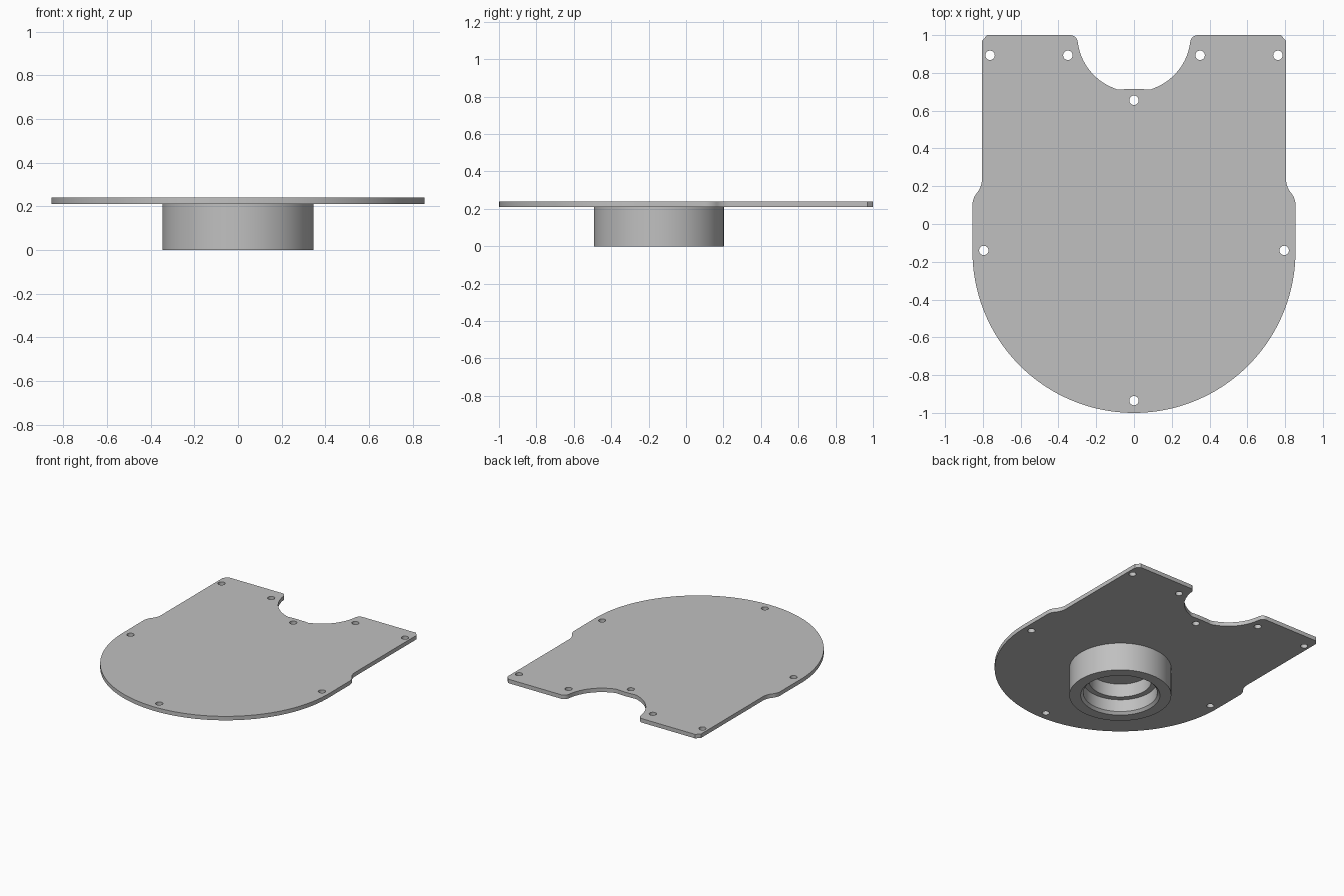
import bpy, bmesh
from math import sin, cos, radians, pi, tau

cube = bpy.data.objects.get("Cube")
if cube:
    bpy.data.objects.remove(cube, do_unlink=True)

AXIS_Y = -0.145          # centre of the round end and of the housing
BOTTOM, TOP = 0.21, 0.24  # plate heights

grey = bpy.data.materials.new("plain grey")
grey.use_nodes = True
colour = (0.53, 0.53, 0.53, 1)
grey.diffuse_color = colour
grey.node_tree.nodes["Principled BSDF"].inputs["Base Color"].default_value = colour


def arc(cx, cy, r, start, end, steps):
    """Points along a circular arc, angles in degrees."""
    angles = [radians(start + (end - start) * i / steps) for i in range(steps + 1)]
    return [(cx + r * cos(a), cy + r * sin(a)) for a in angles]


def finish(obj):
    """Weld, fix normals, colour and shade one mesh object."""
    bm = bmesh.new()
    bm.from_mesh(obj.data)
    bmesh.ops.remove_doubles(bm, verts=bm.verts, dist=1e-5)
    bmesh.ops.recalc_face_normals(bm, faces=bm.faces)
    bm.to_mesh(obj.data)
    bm.free()
    obj.data.materials.clear()
    obj.data.materials.append(grey)
    bpy.ops.object.select_all(action="DESELECT")
    obj.select_set(True)
    bpy.context.view_layer.objects.active = obj
    bpy.ops.object.shade_smooth_by_angle(angle=radians(30))


# Right-hand half of the plate outline, from the round end to the notch
half = arc(0, AXIS_Y, 0.855, -90, 0, 48)
half += arc(0.755, 0.10, 0.10, 0, 40, 8)          # shoulder, convex
half += arc(0.919, 0.2375, 0.114, 220, 180, 8)[1:]  # shoulder, concave
half += [(0.805, 0.97), (0.777, 1.0)]             # chamfered corner
half += arc(0.3376, 0.96, 0.04, 90, 173, 8)       # notch lip
half += arc(0, 1.0, 0.30, -7, -68, 24)            # notch side
half += arc(0, AXIS_Y, 0.86, 84.3, 90, 5)         # notch floor
outline = half + [(-x, y) for x, y in reversed(half[1:-1])]

# Screw holes
holes = [(0, 0.655), (0, -0.935)]
for side in (-1, 1):
    holes += [(side * 0.795, -0.14), (side * 0.762, 0.893), (side * 0.35, 0.893)]

# Plate: filled flat curve with the holes as inner loops
curve = bpy.data.curves.new("cover_plate", "CURVE")
curve.dimensions = "2D"
curve.fill_mode = "BOTH"
curve.extrude = (TOP - BOTTOM) / 2
for loop in [outline] + [arc(x, y, 0.025, 0, 345, 23) for x, y in holes]:
    spline = curve.splines.new("POLY")
    spline.points.add(len(loop) - 1)
    for point, (x, y) in zip(spline.points, loop):
        point.co = (x, y, 0, 1)
    spline.use_cyclic_u = True
plate = bpy.data.objects.new("cover_plate", curve)
plate.location.z = (TOP + BOTTOM) / 2
bpy.context.collection.objects.link(plate)
bpy.ops.object.select_all(action="DESELECT")
plate.select_set(True)
bpy.context.view_layer.objects.active = plate
bpy.ops.object.convert(target="MESH")
finish(bpy.context.view_layer.objects.active)

# Bearing housing: ring with a chamfered, stepped bore, turned from a profile
profile = [(0.347, 0.212), (0.347, 0), (0.27, 0), (0.252, 0.018),
           (0.252, 0.11), (0.212, 0.11), (0.212, 0.212)]
SEGMENTS = 96
bm = bmesh.new()
rings = []
for i in range(SEGMENTS):
    a = tau * i / SEGMENTS
    rings.append([bm.verts.new((r * cos(a), r * sin(a), z)) for r, z in profile])
for i, ring in enumerate(rings):
    following = rings[(i + 1) % SEGMENTS]
    for j in range(len(profile)):
        k = (j + 1) % len(profile)
        bm.faces.new((ring[j], following[j], following[k], ring[k]))
mesh = bpy.data.meshes.new("bearing_housing")
bm.to_mesh(mesh)
bm.free()
housing = bpy.data.objects.new("bearing_housing", mesh)
housing.location.y = AXIS_Y
bpy.context.collection.objects.link(housing)
finish(housing)
